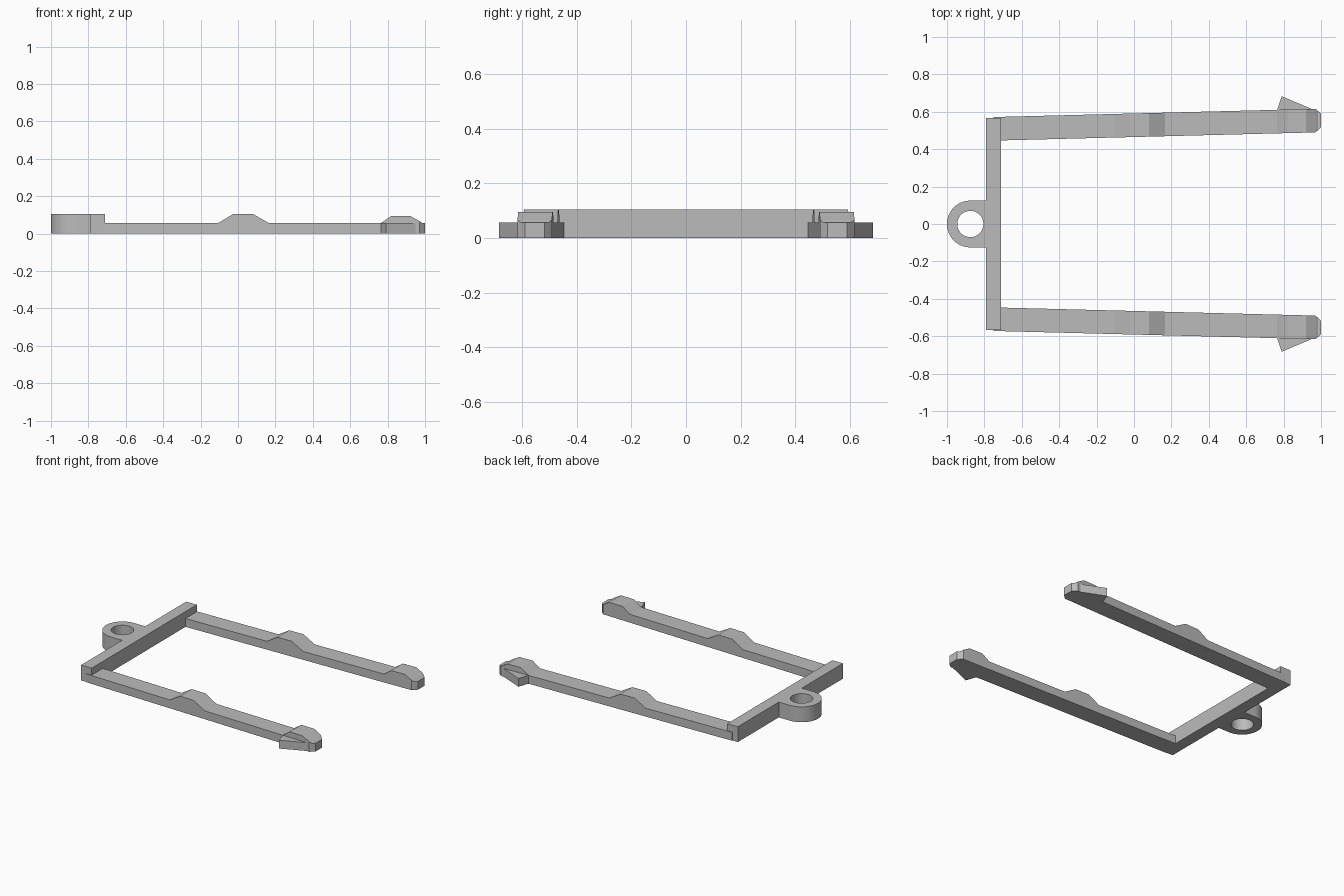
import bpy, bmesh
from math import sin, cos, pi, atan2

cube = bpy.data.objects.get("Cube")
if cube:
    bpy.data.objects.remove(cube)

HEIGHT = 0.105   # crossbar, ring and middle bumps
LOW = 0.057      # plain arm and barb

grey = bpy.data.materials.new("plain grey")
grey.use_nodes = True
colour = (0.5, 0.5, 0.5, 1)
grey.diffuse_color = colour
grey.node_tree.nodes["Principled BSDF"].inputs["Base Color"].default_value = colour


def add_object(name, bm, mirrored=False):
    bmesh.ops.recalc_face_normals(bm, faces=bm.faces)
    mesh = bpy.data.meshes.new(name)
    bm.to_mesh(mesh)
    bm.free()
    mesh.materials.append(grey)
    obj = bpy.data.objects.new(name, mesh)
    bpy.context.collection.objects.link(obj)
    if mirrored:
        mod = obj.modifiers.new("Mirror", 'MIRROR')
        mod.use_axis = (False, True, False)
        mod.use_mirror_merge = False
    return obj


def loft(bm, sections, closed=False):
    """Skin a row of equal sections; cap the ends unless it closes on itself."""
    rings = [[bm.verts.new(p) for p in s] for s in sections]
    n = len(rings[0])
    pairs = list(zip(rings, rings[1:]))
    if closed:
        pairs.append((rings[-1], rings[0]))
    else:
        bm.faces.new(rings[0])
        bm.faces.new(rings[-1])
    for a, b in pairs:
        for i in range(n):
            j = (i + 1) % n
            bm.faces.new((a[i], a[j], b[j], b[i]))


def prism(name, outline, top, mirrored=False):
    bm = bmesh.new()
    loft(bm, [[(x, y, z) for x, y in outline] for z in (0, top)])
    return add_object(name, bm, mirrored)


# Crossbar joining the two arms
prism("crossbar", [(-0.79, -0.568), (-0.71, -0.568), (-0.71, 0.568), (-0.79, 0.568)], HEIGHT)

# Splayed arms: (x, top height, inset of each side at the chamfered nose)
stations = [(-0.75, LOW, 0), (-0.105, LOW, 0), (-0.025, HEIGHT, 0), (0.08, HEIGHT, 0),
            (0.165, LOW, 0), (0.765, LOW, 0), (0.82, 0.095, 0), (0.92, 0.095, 0),
            (0.97, 0.067, 0), (0.985, LOW, 0.013), (1.0, LOW, 0.027)]
bm = bmesh.new()
sections = []
for x, top, inset in stations:
    centre = 0.528 + 0.0255 * x
    inner, outer = centre - 0.063 + inset, centre + 0.063 - inset
    sections.append([(x, inner, 0), (x, outer, 0), (x, outer, top), (x, inner, top)])
loft(bm, sections)
add_object("arms", bm, mirrored=True)

# Outward catch on each arm tip
prism("barbs", [(0.765, 0.6), (0.765, 0.61), (0.79, 0.683), (0.955, 0.613), (0.955, 0.6)],
      LOW, mirrored=True)

# Eyelet: round on the far side, square where it meets the crossbar
R, HOLE, REACH, CX = 0.125, 0.07, 0.1, -0.875
corner = atan2(R, REACH)
angles = sorted([2 * pi * i / 64 for i in range(64)] + [corner, 2 * pi - corner])
bm = bmesh.new()
sections = []
for a in angles:
    c, s = cos(a), sin(a)
    r = R
    if c > 1e-6:
        r = min(REACH / c, R / max(abs(s), 1e-6))
    sections.append([(CX + q * c, q * s, z)
                     for q, z in ((HOLE, 0), (r, 0), (r, HEIGHT), (HOLE, HEIGHT))])
loft(bm, sections, closed=True)
eyelet = add_object("eyelet", bm)
bpy.context.view_layer.objects.active = eyelet
eyelet.select_set(True)
bpy.ops.object.shade_smooth_by_angle()
